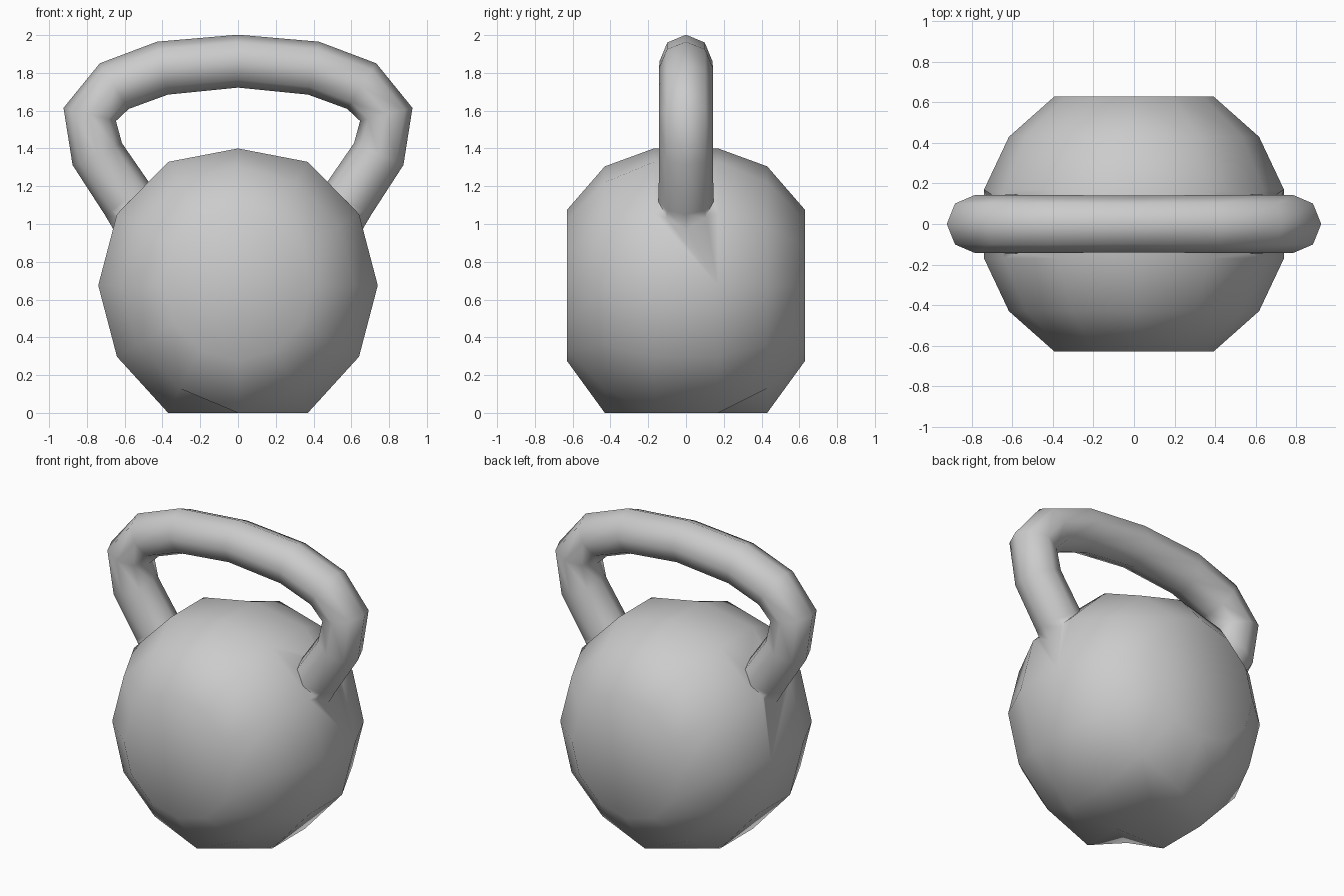
import bpy, bmesh, math
from mathutils import Vector

if "Cube" in bpy.data.objects:
    bpy.data.objects.remove(bpy.data.objects["Cube"])


def skin(name, rings):
    """Join equal-sized rings of points into a closed, capped solid."""
    bm = bmesh.new()
    loops = [[bm.verts.new(p) for p in ring] for ring in rings]
    n = len(loops[0])
    for a, b in zip(loops, loops[1:]):
        for i in range(n):
            j = (i + 1) % n
            bm.faces.new((a[i], a[j], b[j], b[i]))
    bm.faces.new(loops[0][::-1])
    bm.faces.new(loops[-1])
    bmesh.ops.recalc_face_normals(bm, faces=bm.faces)
    mesh = bpy.data.meshes.new(name)
    bm.to_mesh(mesh)
    bm.free()
    obj = bpy.data.objects.new(name, mesh)
    bpy.context.collection.objects.link(obj)
    return obj


# Ball: rings stacked along y, with flat front, back, base and crown
def ball_ring(y, r, n=12):
    pts = []
    for i in range(n):
        a = math.tau * i / n
        z = min(0.675 + r * math.sin(a), 1.4)
        pts.append((r * 0.98 * math.cos(a), y, 0.0 if z < 0.08 else z))
    return pts


half = [(0.63, 0.40), (0.43, 0.63), (0.17, 0.755)]
profile = [(-y, r) for y, r in half] + half[::-1]
body = skin("kettlebell_body", [ball_ring(y, r) for y, r in profile])

# Handle: faceted tube along a mirrored arch, slightly flared at the feet
arch = [(0.42, 0.88, 0.16), (0.585, 1.13, 0.145), (0.745, 1.37, 0.143),
        (0.785, 1.58, 0.143), (0.655, 1.73, 0.143), (0.40, 1.825, 0.143)]
path = [(-x, z, r) for x, z, r in arch] + [(0, 1.862, 0.14)] + arch[::-1]
rings = []
for k, (x, z, r) in enumerate(path):
    a, b = path[max(k - 1, 0)], path[min(k + 1, len(path) - 1)]
    t = Vector((b[0] - a[0], 0, b[1] - a[1])).normalized()
    side = Vector((-t.z, 0, t.x))
    rings.append([Vector((x, 0, z)) + side * r * math.cos(math.tau * i / 8)
                  + Vector((0, r * math.sin(math.tau * i / 8), 0))
                  for i in range(8)])
handle = skin("handle", rings)

# Fuse the handle into the ball
union = body.modifiers.new("fuse", 'BOOLEAN')
union.operation = 'UNION'
union.solver = 'EXACT'
union.object = handle
bpy.context.view_layer.objects.active = body
body.select_set(True)
bpy.ops.object.modifier_apply(modifier="fuse")
bpy.data.objects.remove(handle)
bpy.ops.object.shade_smooth_by_angle(angle=math.radians(75))
